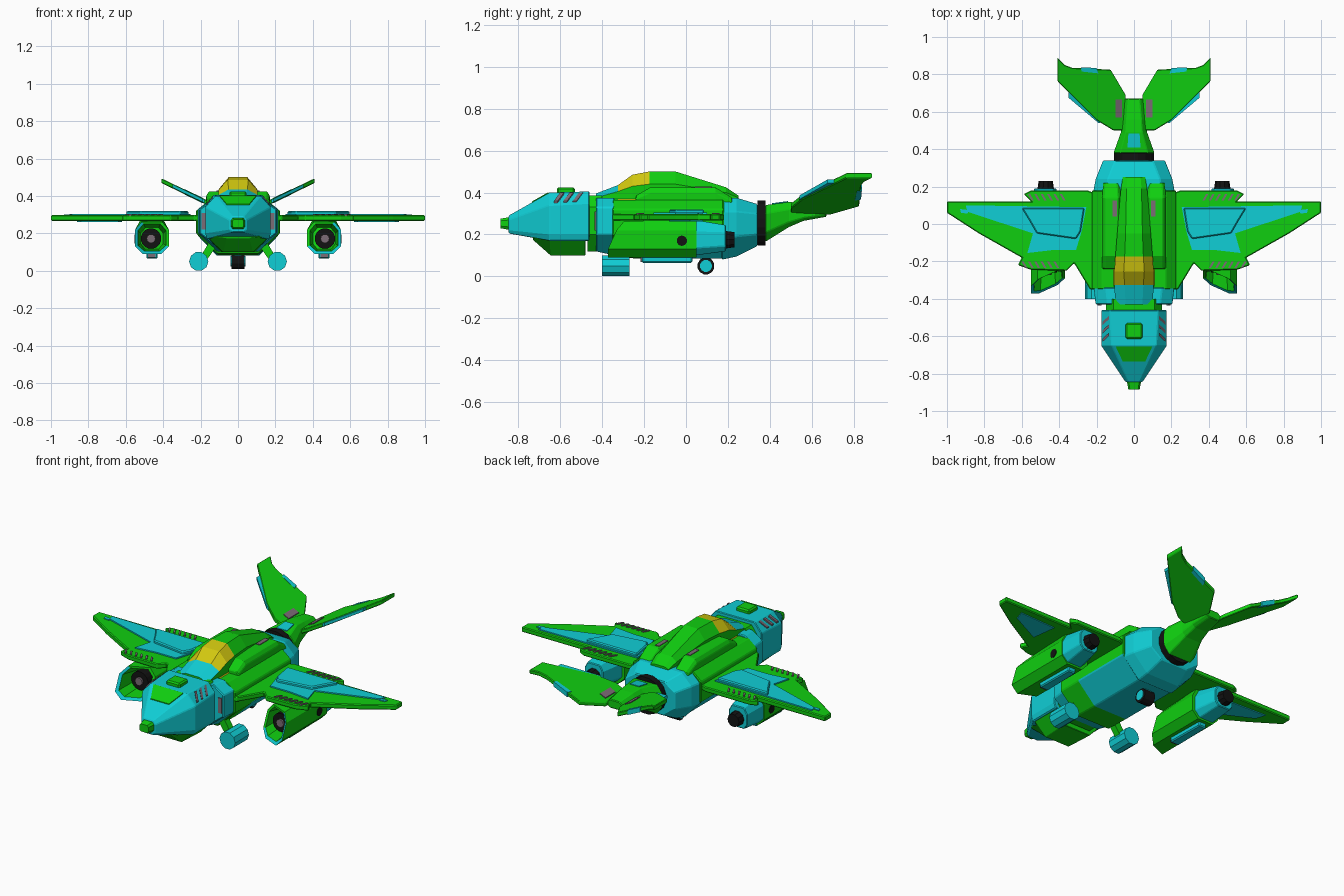
import bpy, bmesh, math
from mathutils import Matrix, Vector


def material(name, r, g, b):
    m = bpy.data.materials.new(name)
    m.diffuse_color = (r, g, b, 1)
    return m


GREEN = material("bright green", 0.005, 0.62, 0.005)
CYAN = material("cyan", 0.005, 0.62, 0.67)
YELLOW = material("canopy yellow", 0.65, 0.58, 0.005)
BLACK = material("black", 0.006, 0.006, 0.006)
GREY = material("vent grey", 0.2, 0.15, 0.18)


def finish(name, bm, mats, rule=None, mirror=False, bevel=0.0):
    bmesh.ops.recalc_face_normals(bm, faces=bm.faces)
    bm.normal_update()
    if rule:
        for f in bm.faces:
            f.material_index = rule(f.calc_center_median(), f.normal)
    me = bpy.data.meshes.new(name)
    bm.to_mesh(me)
    bm.free()
    ob = bpy.data.objects.new(name, me)
    bpy.context.collection.objects.link(ob)
    for m in mats:
        me.materials.append(m)
    if bevel:
        b = ob.modifiers.new("bevel", 'BEVEL')
        b.width, b.segments, b.limit_method = bevel, 1, 'ANGLE'
    if mirror:
        ob.modifiers.new("mirror", 'MIRROR')
    return ob


def loft(name, loops, *mats, **kw):
    """Skin matching loops of points and cap both ends."""
    bm = bmesh.new()
    rings = [[bm.verts.new(p) for p in lp] for lp in loops]
    n = len(rings[0])
    for a, b in zip(rings, rings[1:]):
        for i in range(n):
            j = (i + 1) % n
            bm.faces.new((a[i], a[j], b[j], b[i]))
    bm.faces.new(rings[0])
    bm.faces.new(rings[-1][::-1])
    return finish(name, bm, mats, **kw)


def sec(y, wt, wm, wb, z0, z1, z2, z3, cx=0.0):
    """Eight-sided cross-section: top, middle and bottom half widths, four heights."""
    h = [(wt, z3), (wm, z2), (wm, z1), (wb, z0)]
    pts = h + [(-x, z) for x, z in reversed(h)]
    return [(cx + x, y, z) for x, z in pts]


def slab(name, outline, top, t, mat, **kw):
    """Plate from an XY outline; top is a height or a function of x and y."""
    f = top if callable(top) else (lambda x, y: top)
    return loft(name, [[(x, y, f(x, y) - t) for x, y in outline],
                       [(x, y, f(x, y)) for x, y in outline]], mat, **kw)


def box(name, x0, x1, y0, y1, z0, z1, mat, **kw):
    return slab(name, [(x0, y0), (x1, y0), (x1, y1), (x0, y1)], z1, z1 - z0, mat, **kw)


def cyl(name, centre, r, length, axis, sides, mat, r2=None, **kw):
    bm = bmesh.new()
    rot = Vector((0, 0, 1)).rotation_difference(Vector(axis)).to_matrix().to_4x4()
    turn = Matrix.Rotation(math.pi / sides, 4, 'Z')
    bmesh.ops.create_cone(bm, cap_ends=True, segments=sides, radius1=r,
                          radius2=r if r2 is None else r2, depth=length,
                          matrix=Matrix.Translation(centre) @ rot @ turn)
    return finish(name, bm, [mat], **kw)


# Nose
loft("nose", [sec(-.46, .13, .175, .165, .17, .20, .35, .405),
              sec(-.65, .12, .175, .165, .17, .20, .34, .40),
              sec(-.845, .03, .045, .03, .205, .22, .27, .29)], CYAN, bevel=.004)
loft("nose_chin", [sec(-.48, .16, .165, .09, .10, .18, .185, .19),
                   sec(-.645, .16, .165, .08, .10, .18, .185, .19),
                   sec(-.73, .10, .11, .06, .175, .18, .185, .19)], GREEN, bevel=.004)
loft("nose_tip", [sec(-.83, .03, .04, .03, .22, .235, .27, .285),
                  sec(-.885, .022, .03, .022, .23, .24, .265, .275)], GREEN)
box("nose_hatch", -.045, .045, -.615, -.53, .39, .425, GREEN, bevel=.008)
slab("nose_plate", [(-.098, -.655), (.098, -.655), (.06, -.735), (-.06, -.735)],
     lambda x, y: .405 + (y + .65) * .565, .009, GREEN)
for i in range(3):
    y = -.63 + i * .045
    slab("nose_vent", [(.135, y + .03), (.168, y), (.168, y + .018), (.135, y + .048)],
         lambda x, y: .406 - (x - .13) * 1.22, .009, GREY, mirror=True)

# Neck, collar and fuselage
loft("neck", [sec(-.47, .11, .15, .08, .12, .2, .33, .385),
              sec(-.40, .11, .15, .08, .12, .2, .33, .385)], GREEN)
loft("collar", [sec(-.43, .14, .205, .10, .12, .20, .33, .375),
                sec(-.34, .15, .215, .11, .10, .20, .33, .375)], CYAN, bevel=.005)
box("side_intake", .175, .195, -.436, -.425, .22, .31, GREY, mirror=True)
loft("fuselage", [sec(-.35, .17, .225, .11, .09, .20, .32, .365),
                  sec(-.20, .17, .225, .11, .085, .20, .32, .365),
                  sec(.18, .17, .225, .11, .085, .20, .32, .365)], GREEN, CYAN,
     rule=lambda c, n: int(n.z < -.5 and c.y > -.22 and c.z < .17), bevel=.005)
loft("rear_fuselage", [sec(.17, .15, .218, .115, .08, .19, .31, .375),
                       sec(.24, .14, .205, .11, .095, .19, .31, .375),
                       sec(.34, .10, .165, .09, .145, .20, .30, .345)], CYAN, bevel=.005)
cyl("tail_ring", (0, .36, .255), .11, .04, (0, 1, 0), 16, BLACK)

# Cockpit spine with coloured canopy faces
loft("cockpit_spine", [sec(-.43, .045, .10, .11, .35, .36, .375, .395),
                       sec(-.325, .05, .105, .12, .35, .37, .405, .435),
                       sec(-.255, .055, .105, .125, .35, .37, .43, .485),
                       sec(-.175, .05, .10, .125, .35, .37, .44, .50),
                       sec(-.05, .045, .09, .115, .35, .37, .44, .50),
                       sec(.19, .04, .07, .09, .35, .37, .40, .425),
                       sec(.25, .035, .06, .07, .35, .36, .375, .385)],
     GREEN, YELLOW, CYAN,
     rule=lambda c, n: (1 if n.z > .3 and -.32 < c.y < -.18 else
                        2 if n.z > .8 and -.41 < c.y < -.34 else 0))
loft("shoulder_housing", [sec(-.24, .03, .045, .05, .34, .35, .37, .385, .125),
                          sec(-.17, .035, .05, .055, .34, .35, .40, .425, .12),
                          sec(.14, .035, .05, .055, .34, .35, .40, .425, .12),
                          sec(.22, .03, .045, .05, .34, .35, .36, .375, .12)],
     GREEN, mirror=True, bevel=.004)
box("shoulder_vent", .09, .115, .04, .125, .42, .429, GREY, mirror=True)

# Wings
slab("wing", [(.15, -.35), (.235, -.35), (.32, -.21), (.36, -.25), (.55, -.245), (.62, -.22),
              (.60, -.18), (.83, -.05), (1, .06), (1, .12), (.55, .12), (.59, .16),
              (.55, .18), (.25, .18), (.15, .14)], .297, .03, GREEN, mirror=True, bevel=.005)
slab("wing_panel", [(.255, .09), (.9, .10), (.89, .065), (.54, -.05), (.57, -.155),
                    (.44, -.14), (.31, -.14), (.28, -.04)], .304, .009, CYAN, mirror=True)
slab("wing_raised_panel", [(.265, .085), (.60, .085), (.56, .02), (.52, -.05), (.31, -.08),
                           (.285, -.04)], .32, .025, CYAN, mirror=True, bevel=.006)
slab("wing_under_panel", [(.62, .07), (.86, .08), (.84, .02), (.64, -.08)],
     .268, .006, CYAN, mirror=True)
slab("wing_tip_light", [(.885, .075), (.93, .08), (.925, .06), (.89, .055)],
     .302, .009, CYAN, mirror=True)
for i in range(6):
    for x, y in ((.40 + i * .034, -.235), (.365 + i * .034, .125)):
        slab("wing_vent", [(x, y), (x + .012, y), (x + .032, y + .035), (x + .02, y + .035)],
             .303, .009, GREY, mirror=True)


# Engine pods with a swept, hollow intake
def swept(loop, k=1.0):
    return [(x, y + .45 * (z - .09) + .45 * (.55 - x), z) for x, y, z in loop]


loft("engine_pod", [swept(sec(-.26, .035, .06, .035, .115, .145, .20, .23, .46)),
                    swept(sec(-.385, .045, .075, .04, .105, .135, .215, .25, .46)),
                    swept(sec(-.39, .055, .09, .05, .09, .13, .22, .262, .46)),
                    sec(.05, .06, .09, .05, .09, .13, .22, .275, .46)],
     GREEN, CYAN, mirror=True,
     rule=lambda c, n: int(n.y < -.6 and c.y < -.28))
loft("engine_rear", [sec(.04, .05, .08, .045, .10, .135, .215, .27, .465),
                     sec(.19, .04, .06, .04, .12, .145, .21, .245, .475)],
     CYAN, mirror=True, bevel=.004)
cyl("engine_nozzle", (.472, .195, .175), .048, .07, (0, 1, 0), 10, BLACK, r2=.038, mirror=True)
cyl("engine_fan", (.465, -.215, .172), .055, .09, (0, 1, 0), 16, BLACK, mirror=True)
cyl("engine_hub", (.465, -.262, .172), .024, .02, (0, 1, 0), 10, GREY, mirror=True)
slab("pod_keel", [(.43, -.21), (.49, -.21), (.485, .03), (.435, .03)],
     .11, .045, CYAN, mirror=True, bevel=.006)
box("pod_keel_vent", .44, .48, -.217, -.208, .07, .095, GREY, mirror=True)
cyl("pod_port", (.547, -.02, .17), .025, .012, (1, 0, 0), 10, BLACK, mirror=True)

# Tail boom and V fins
loft("tail_boom", [sec(.378, .075, .11, .075, .165, .21, .30, .34),
                   sec(.49, .045, .07, .05, .235, .26, .32, .355),
                   sec(.56, .04, .06, .04, .265, .28, .32, .35),
                   sec(.67, .03, .05, .03, .285, .295, .32, .335)], GREEN, bevel=.004)
slab("tail_plate", [(-.035, .41), (.035, .41), (.03, .485), (-.03, .485)],
     lambda x, y: .359 + (y - .485) * .13, .009, CYAN)


def fin_z(x, y):
    return .355 + (x - .12) * .48


slab("tail_fin", [(.04, .50), (.11, .50), (.20, .555), (.41, .765), (.41, .89), (.37, .85),
                  (.33, .835), (.125, .825), (.045, .69)], fin_z, .025, GREEN,
     mirror=True, bevel=.004)
slab("fin_leading_edge", [(.15, .545), (.19, .54), (.35, .675), (.35, .715), (.17, .57)],
     lambda x, y: fin_z(x, y) - .003, .018, CYAN, mirror=True)
slab("fin_trailing_patch", [(.19, .805), (.28, .815), (.285, .838), (.2, .834)],
     lambda x, y: fin_z(x, y) + .002, .029, CYAN, mirror=True)
slab("fin_vent", [(.065, .57), (.10, .57), (.10, .665), (.065, .665)],
     lambda x, y: fin_z(x, y) + .005, .009, GREY, mirror=True)

# Landing gear
cyl("front_drum", (.21, -.335, .05), .0515, .13, (0, 1, 0), 10, CYAN, mirror=True)
strut = [(.095, .16), (.15, .16), (.195, .085), (.165, .06)]
loft("front_strut", [[(x, y, z) for x, z in strut] for y in (-.355, -.315)], GREEN, mirror=True)
cyl("rear_wheel", (0, .095, .05), .041, .07, (1, 0, 0), 12, BLACK)
cyl("rear_hub", (0, .095, .05), .029, .078, (1, 0, 0), 12, CYAN)
box("rear_strut", -.02, .02, .07, .12, .05, .12, CYAN)
